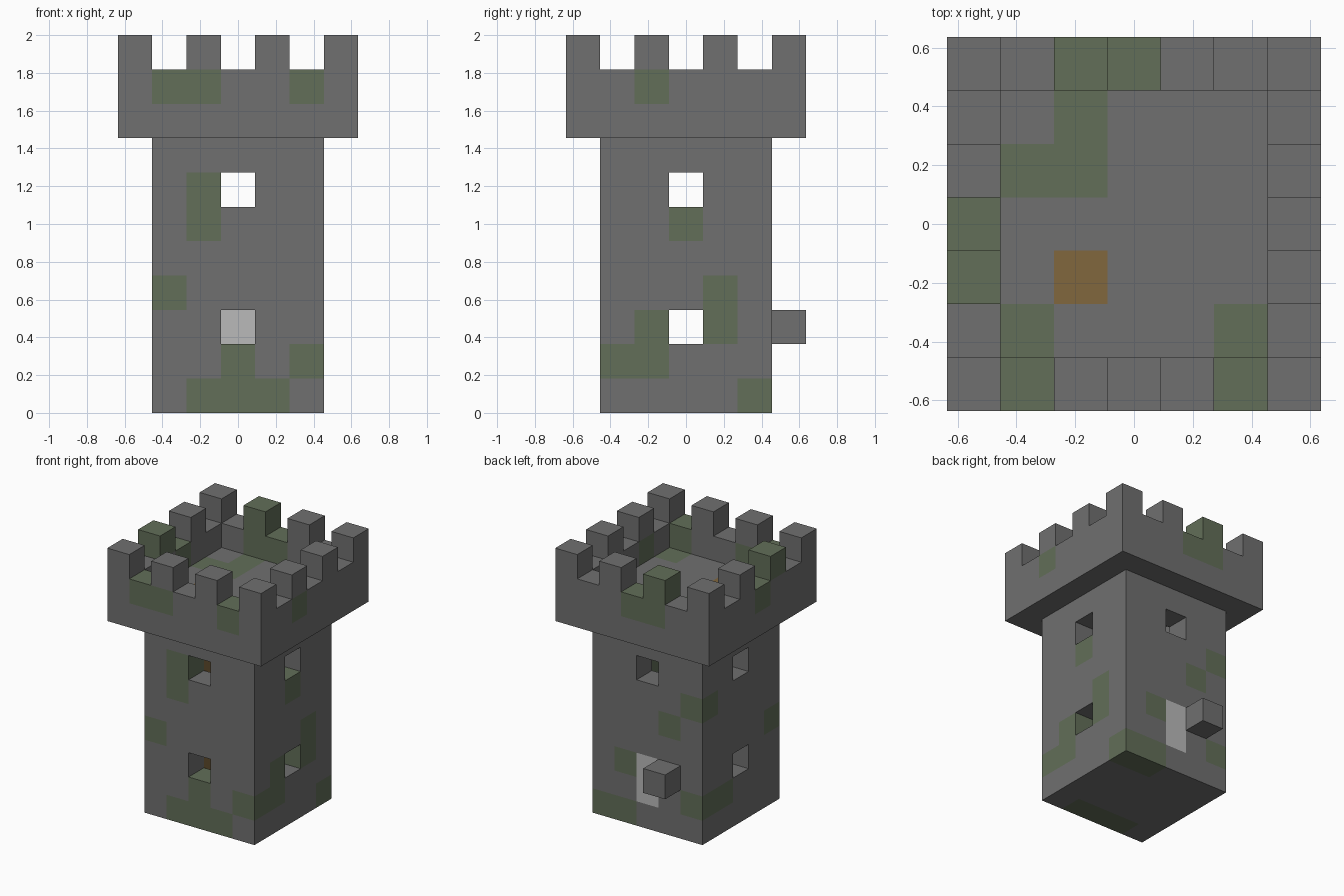
import bpy
import bmesh
from mathutils import Vector

default_cube = bpy.data.objects.get("Cube")
if default_cube:
    bpy.data.objects.remove(default_cube, do_unlink=True)

UNIT = 2 / 11          # edge of one building block
WIDE = 7               # blocks across the battlement
TOWER_TOP = 8          # block layers below the battlement


def make_material(name, color):
    mat = bpy.data.materials.new(name)
    mat.use_nodes = True
    mat.diffuse_color = (*color, 1)
    shader = mat.node_tree.nodes["Principled BSDF"]
    shader.inputs["Base Color"].default_value = (*color, 1)
    shader.inputs["Roughness"].default_value = 0.9
    return mat


stone = make_material("grey stone", (0.16, 0.16, 0.16))
moss = make_material("mossy stone", (0.122, 0.156, 0.098))
wood = make_material("ladder wood", (0.22, 0.135, 0.048))
pale = make_material("pale door", (0.49, 0.49, 0.49))


def box(xs, ys, zs):
    return {(x, y, z) for x in xs for y in ys for z in zs}


def ring(low, high, zs):
    """Hollow square of blocks, one block thick."""
    outer = range(low, high + 1)
    inner = range(low + 1, high)
    return box(outer, outer, zs) - box(inner, inner, zs)


# Tower shell with its window and door openings
mid = WIDE // 2
low_window, high_window = 2, 6
windows = {(mid, 1, low_window), (1, mid, low_window), (5, mid, low_window),
           (mid, 1, high_window), (1, mid, high_window),
           (5, mid, high_window), (mid, 5, high_window)}
door = box([mid], [5], [1, 2])
walls = ring(1, 5, range(1, TOWER_TOP)) - windows - door

# Ladder shaft rising to a hatch in the roof deck
ladder = box([2], [2], range(1, TOWER_TOP + 1))
base = box(range(1, 6), range(1, 6), [0])
deck = box(range(WIDE), range(WIDE), [TOWER_TOP]) - ladder
parapet = ring(0, WIDE - 1, [TOWER_TOP + 1])

# Merlons stand on every other parapet block
merlons = {c for c in ring(0, WIDE - 1, [TOWER_TOP + 2])
           if c[0] % 2 == 0 and c[1] % 2 == 0}
bracket = {(2, 6, 2)}

# Blocks overgrown with moss, grouped by side
front_moss = {(2, 1, 0), (3, 1, 0), (4, 1, 0), (3, 1, 1), (5, 1, 1),
              (1, 1, 3), (2, 1, 5), (2, 1, 6)}
right_moss = {(5, 2, 1), (5, 2, 2), (5, 4, 2), (5, 4, 3), (5, 3, 5), (5, 5, 0)}
back_moss = {(4, 5, 0), (4, 5, 2), (2, 5, 4), (1, 5, 5), (1, 5, 1)}
left_moss = {(1, 4, 1)}
deck_moss = {(1, 1, 8), (5, 1, 8), (1, 4, 8), (2, 4, 8), (2, 5, 8)}
crown_moss = {(1, 0, 9), (2, 0, 9), (5, 0, 9), (6, 2, 9), (2, 6, 9),
              (3, 6, 9), (0, 3, 9), (2, 6, 10), (0, 2, 10)}
mossy = front_moss | right_moss | back_moss | left_moss | deck_moss | crown_moss

parts = {
    "tower_base": (base, stone),
    "tower_walls": (walls, stone),
    "roof_deck": (deck, stone),
    "parapet": (parapet, stone),
    "merlons": (merlons, stone),
    "door": (door, pale),
    "wall_bracket": (bracket, stone),
    "ladder_shaft": (ladder, wood),
}
solid = set().union(*(cells for cells, _ in parts.values()))


def build_blocks(name, cells, mat):
    """Mesh the exposed faces of a set of blocks."""
    bm = bmesh.new()
    offset = Vector((WIDE / 2, WIDE / 2, 0))
    for cell in sorted(cells):
        for axis in range(3):
            for side in (0, 1):
                beside = list(cell)
                beside[axis] += 2 * side - 1
                if tuple(beside) in solid:
                    continue
                u, v = (axis + 1) % 3, (axis + 2) % 3
                loop = [(0, 0), (1, 0), (1, 1), (0, 1)]
                if not side:
                    loop.reverse()
                corners = []
                for a, b in loop:
                    p = Vector(cell)
                    p[axis] += side
                    p[u] += a
                    p[v] += b
                    corners.append(bm.verts.new((p - offset) * UNIT))
                face = bm.faces.new(corners)
                face.material_index = int(cell in mossy)
    bmesh.ops.remove_doubles(bm, verts=bm.verts, dist=UNIT / 100)
    mesh = bpy.data.meshes.new(name)
    bm.to_mesh(mesh)
    bm.free()
    mesh.materials.append(mat)
    mesh.materials.append(moss)
    obj = bpy.data.objects.new(name, mesh)
    bpy.context.collection.objects.link(obj)
    return obj


for part_name, (part_cells, part_material) in parts.items():
    build_blocks(part_name, part_cells, part_material)
